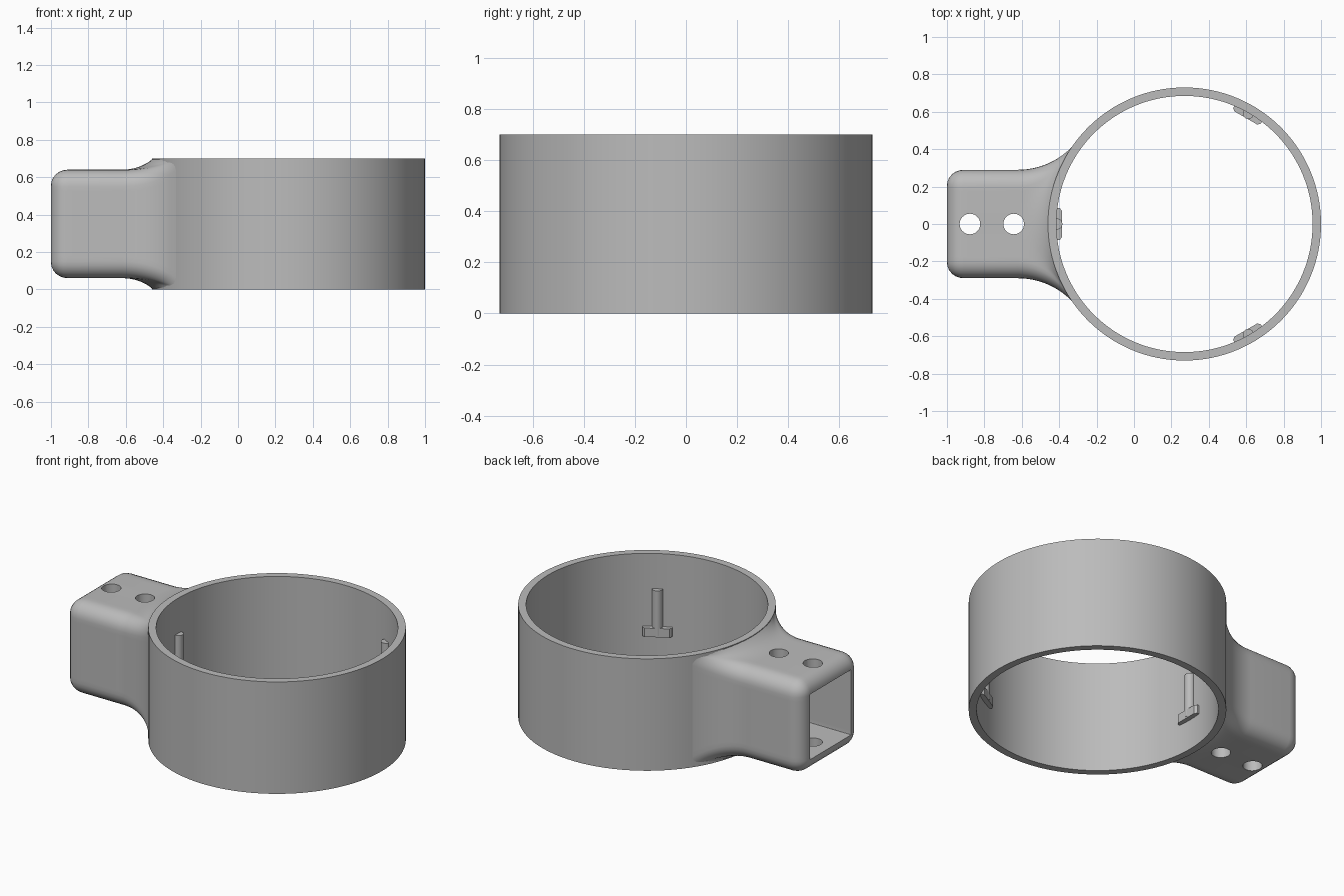
import bpy, bmesh, math
from mathutils import Matrix

cube = bpy.data.objects.get("Cube")
if cube:
    bpy.data.objects.remove(cube)

grey = bpy.data.materials.new("plain grey")
grey.use_nodes = True
COLOUR = (0.5, 0.5, 0.5, 1)
grey.diffuse_color = COLOUR
grey.node_tree.nodes["Principled BSDF"].inputs["Base Color"].default_value = COLOUR

CX, R_OUT, R_IN, HEIGHT = 0.27, 0.73, 0.685, 0.70
MID = HEIGHT / 2


def make(name, bm):
    bmesh.ops.remove_doubles(bm, verts=bm.verts[:], dist=1e-5)
    bmesh.ops.recalc_face_normals(bm, faces=bm.faces[:])
    mesh = bpy.data.meshes.new(name)
    bm.to_mesh(mesh)
    bm.free()
    mesh.materials.append(grey)
    obj = bpy.data.objects.new(name, mesh)
    bpy.context.collection.objects.link(obj)
    return obj


def activate(obj):
    bpy.ops.object.select_all(action='DESELECT')
    obj.select_set(True)
    bpy.context.view_layer.objects.active = obj


def smooth(obj):
    activate(obj)
    bpy.ops.object.shade_smooth_by_angle(angle=math.radians(30))


def loft(bm, sections, closed=False):
    """Bridge equal-length loops of points with quads."""
    loops = [[bm.verts.new(p) for p in s] for s in sections]
    pairs = list(zip(loops, loops[1:]))
    if closed:
        pairs.append((loops[-1], loops[0]))
    for a, b in pairs:
        for i in range(len(a)):
            j = (i + 1) % len(a)
            bm.faces.new((a[i], a[j], b[j], b[i]))
    return loops


def outline(hy, hz, r, arc=6, flat=16):
    """Rounded rectangle in y, z with evenly divided straight sides."""
    pts = []
    corners = [(1, 1), (-1, 1), (-1, -1), (1, -1)]
    for q, (sy, sz) in enumerate(corners):
        for k in range(arc + 1):
            a = math.pi / 2 * (q + k / arc)
            pts.append((sy * (hy - r) + r * math.cos(a), sz * (hz - r) + r * math.sin(a)))
        ny, nz = corners[(q + 1) % 4]
        end = (ny * (hy - r) + r * math.cos(a), nz * (hz - r) + r * math.sin(a))
        start = pts[-1]
        for k in range(1, flat):
            t = k / flat
            pts.append((start[0] + t * (end[0] - start[0]), start[1] + t * (end[1] - start[1])))
    return pts


def at_x(x, pts):
    return [(x, y, MID + z) for y, z in pts]


def on_ring(y, radius):
    return CX - math.sqrt(radius ** 2 - y ** 2)


# Ring: square wall section swept round the axis
bm = bmesh.new()
N = 128
loft(bm, [[(CX + r * math.cos(2 * math.pi * i / N), r * math.sin(2 * math.pi * i / N), z)
           for i in range(N)]
          for r, z in ((R_OUT, 0), (R_OUT, HEIGHT), (R_IN, HEIGHT), (R_IN, 0))], closed=True)
smooth(make("ring", bm))

# Socket arm: cavity, rounded mouth, straight body, flare into the ring
HALF, FILLET, FLARE_X = 0.29, 0.09, -0.62
sections = [at_x(x, outline(0.204, 0.204, 0.001)) for x in (-0.5, -1)]
for k in range(7):
    a = math.pi / 2 * k / 6
    inset = 0.084 * (1 - math.sin(a))
    sections.append(at_x(-1 + FILLET * (1 - math.cos(a)),
                         outline(HALF - inset, HALF - inset, FILLET - inset)))
body = outline(HALF, HALF, FILLET)
root = outline(0.443, MID - 0.001, 0.04)
STEPS, BEND = 12, 0.78
for k in range(STEPS + 1):
    u = k / STEPS
    f = (1 - math.sqrt(1 - (u * BEND) ** 2)) / (1 - math.sqrt(1 - BEND ** 2))
    sections.append([(FLARE_X + u * (on_ring(yr, R_OUT - 0.004) - FLARE_X),
                      y + f * (yr - y), MID + z + f * (zr - z))
                     for (y, z), (yr, zr) in zip(body, root)])
# hidden end face, curved to stay inside the ring wall
sections.append([(on_ring(y, R_OUT - 0.004), y, MID) for y, z in outline(0.443, 0, 0)])
bm = bmesh.new()
loops = loft(bm, sections)
bm.faces.new(loops[0])
arm = make("socket_arm", bm)

# Bolt holes through the top and bottom of the arm
for x in (-0.877, -0.643):
    bm = bmesh.new()
    bmesh.ops.create_cone(bm, cap_ends=True, segments=40, radius1=0.055, radius2=0.055,
                          depth=1, matrix=Matrix.Translation((x, 0, MID)))
    cutter = make("hole_cutter", bm)
    cutter.hide_render = True
    mod = arm.modifiers.new("hole", 'BOOLEAN')
    mod.operation, mod.solver, mod.object = 'DIFFERENCE', 'EXACT', cutter
    activate(arm)
    bpy.ops.object.modifier_apply(modifier=mod.name)
    bpy.data.objects.remove(cutter)
smooth(arm)


def prism(name, plan, z0, z1, turn):
    """Upright prism from a plan given as (radius, sideways), turned about the ring axis."""
    bm = bmesh.new()
    ends = loft(bm, [[(r, s, z) for r, s in plan] for z in (z0, z1)])
    for end in ends:
        bm.faces.new(end)
    bm.transform(Matrix.Translation((CX, 0, 0)) @ Matrix.Rotation(turn, 4, 'Z'))
    smooth(make(name, bm))


# Three inner locating tabs: a half-round post standing on a short foot
post = [(0.683 - 0.03 * math.sin(math.pi * k / 12), 0.03 * math.cos(math.pi * k / 12))
        for k in range(13)]
post = [(0.695, 0.03)] + post + [(0.695, -0.03)]
foot = [(0.69, 0.085), (0.667, 0.085), (0.655, 0.07),
        (0.655, -0.07), (0.667, -0.085), (0.69, -0.085)]
for label, degrees in (("arm_side", 180), ("back", 60), ("front", -60)):
    prism(label + "_tab_post", post, 0.2, 0.48, math.radians(degrees))
    prism(label + "_tab_foot", foot, 0.19, 0.245, math.radians(degrees))
